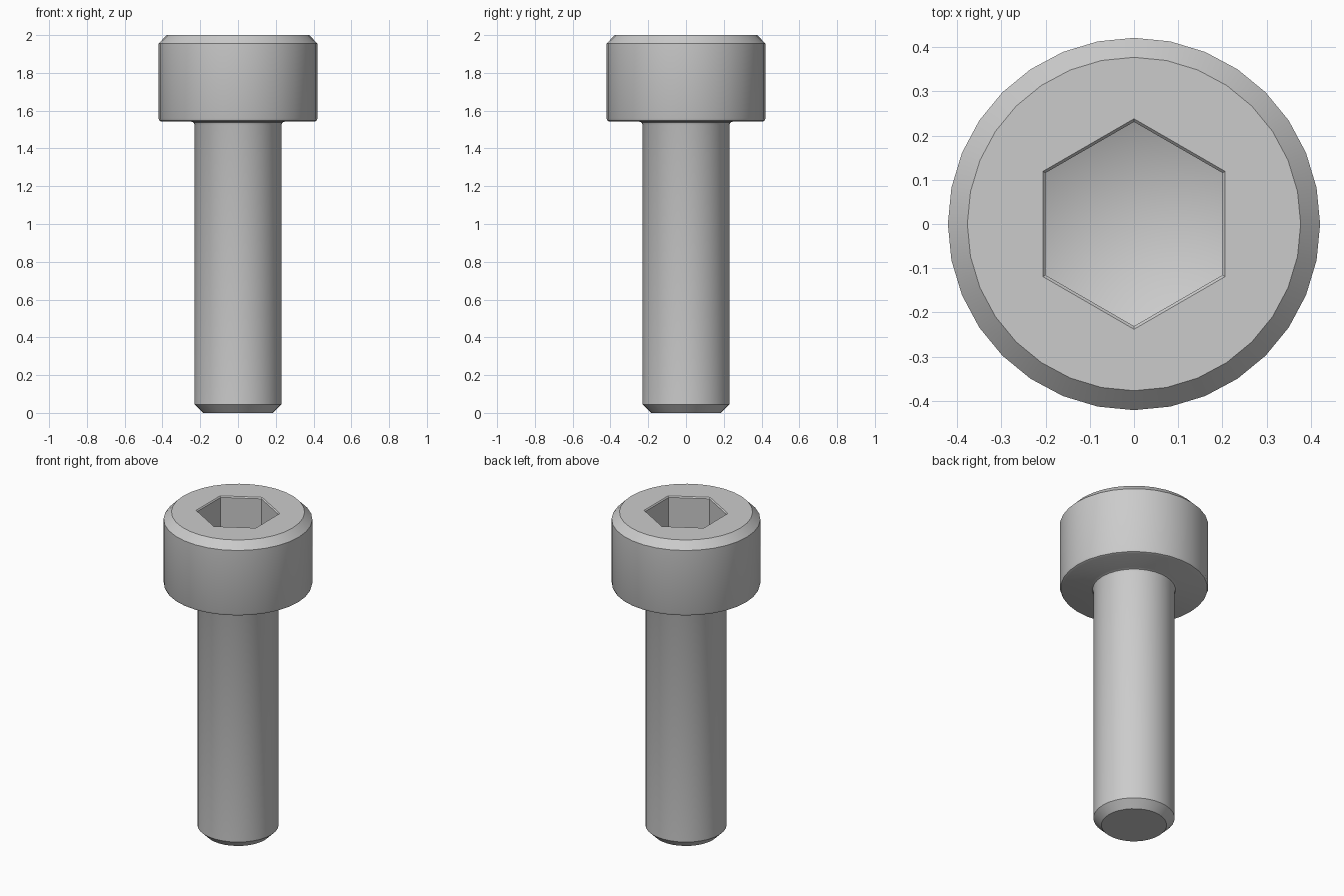
import bpy
import bmesh
from math import cos, sin, pi, radians

cube = bpy.data.objects.get("Cube")
if cube:
    bpy.data.objects.remove(cube)

steel = bpy.data.materials.new("grey_steel")
steel.use_nodes = True
GREY = (0.6, 0.6, 0.6, 1)
steel.diffuse_color = GREY
steel.node_tree.nodes["Principled BSDF"].inputs["Base Color"].default_value = GREY

bm = bmesh.new()


def ring(radius, z, sides, turn=0):
    return [bm.verts.new((radius * cos(2 * pi * i / sides + turn),
                          radius * sin(2 * pi * i / sides + turn), z))
            for i in range(sides)]


def loft(rings):
    for a, b in zip(rings, rings[1:]):
        n = len(a)
        for i in range(n):
            j = (i + 1) % n
            bm.faces.new((a[i], a[j], b[j], b[i]))


# Turned body: chamfered tip, shank, neck fillet, head with rounded base and top chamfer
profile = [(0.185, 0), (0.23, 0.045), (0.23, 1.525), (0.235, 1.537), (0.247, 1.542),
           (0.405, 1.542), (0.416, 1.547), (0.421, 1.56), (0.421, 1.955), (0.377, 2)]
body = [ring(r, z, 32) for r, z in profile]
loft(body)
bm.faces.new(body[0][::-1])

# Hexagonal socket with a softened rim and a drilled point at the bottom
socket = [ring(r, z, 6, pi / 6) for r, z in ((0.238, 2), (0.231, 1.993), (0.231, 1.75))]
loft(socket)
point = bm.verts.new((0, 0, 1.64))
floor = socket[-1]
for i in range(6):
    bm.faces.new((floor[i], floor[(i + 1) % 6], point))

# Flat top of the head around the socket
rims = [e for e in bm.edges if e.is_boundary]
bmesh.ops.triangle_fill(bm, edges=rims, use_beauty=True, normal=(0, 0, 1))
bmesh.ops.recalc_face_normals(bm, faces=bm.faces)

mesh = bpy.data.meshes.new("socket_head_bolt")
bm.to_mesh(mesh)
bm.free()
mesh.materials.append(steel)
bolt = bpy.data.objects.new("socket_head_bolt", mesh)
bpy.context.collection.objects.link(bolt)
bpy.context.view_layer.objects.active = bolt
bolt.select_set(True)
bpy.ops.object.shade_smooth_by_angle(angle=radians(35))
